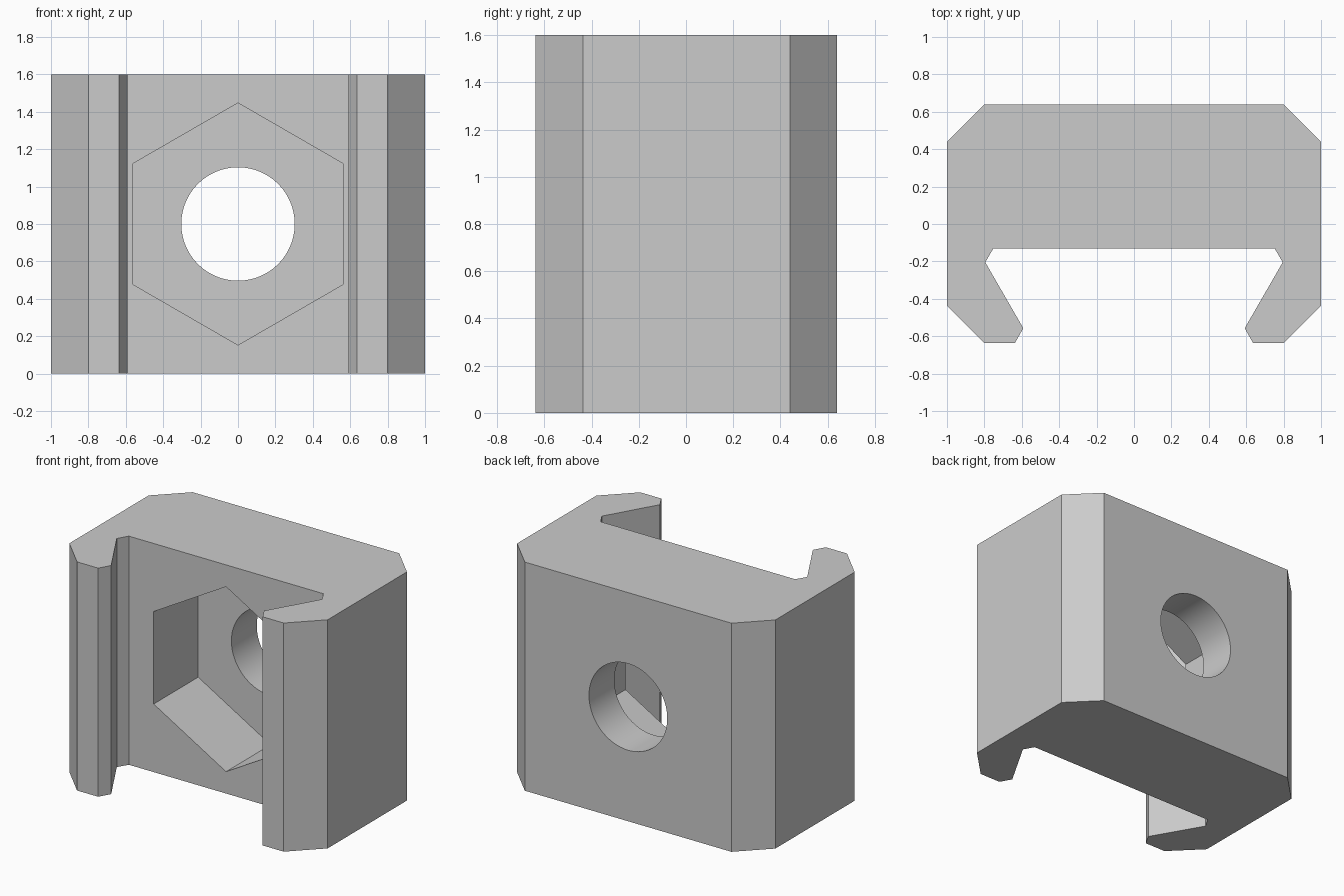
import bpy, bmesh
from math import sin, cos, pi
from mathutils import Matrix

cube = bpy.data.objects.get("Cube")
if cube:
    bpy.data.objects.remove(cube, do_unlink=True)

grey = bpy.data.materials.new("light_grey")
grey.use_nodes = True
colour = (0.6, 0.6, 0.6, 1)
grey.diffuse_color = colour
grey.node_tree.nodes["Principled BSDF"].inputs["Base Color"].default_value = colour


def prism(name, points, depth, matrix=Matrix()):
    """Extrude a flat outline along its local z axis, then place it."""
    bm = bmesh.new()
    face = bm.faces.new([bm.verts.new((x, y, 0)) for x, y in points])
    new = bmesh.ops.extrude_face_region(bm, geom=[face])["geom"]
    top = [v for v in new if isinstance(v, bmesh.types.BMVert)]
    bmesh.ops.translate(bm, verts=top, vec=(0, 0, depth))
    bmesh.ops.recalc_face_normals(bm, faces=bm.faces)
    bm.transform(matrix)
    mesh = bpy.data.meshes.new(name)
    bm.to_mesh(mesh)
    bm.free()
    mesh.materials.append(grey)
    obj = bpy.data.objects.new(name, mesh)
    bpy.context.collection.objects.link(obj)
    return obj


def polygon(sides, radius):
    """Regular outline with one corner pointing up."""
    return [(radius * sin(2 * pi * i / sides), radius * cos(2 * pi * i / sides))
            for i in range(sides)]


def cut(target, cutter):
    """Subtract the cutter from the target and remove it."""
    cutter.hide_render = True
    mod = target.modifiers.new("cut", 'BOOLEAN')
    mod.operation = 'DIFFERENCE'
    mod.solver = 'EXACT'
    mod.object = cutter
    bpy.context.view_layer.objects.active = target
    bpy.ops.object.modifier_apply(modifier=mod.name)
    bpy.data.objects.remove(cutter, do_unlink=True)


# Clamp block: chamfered back and two hooked arms, mirrored across x
half = [(0.8, 0.64), (1, 0.44), (1, -0.437), (0.8, -0.637), (0.637, -0.637),
        (0.592, -0.557), (0.795, -0.205), (0.753, -0.132)]
outline = half + [(-x, y) for x, y in reversed(half)]
block = prism("clamp_block", outline, 1.6)


def facing_front(y):
    """Placement whose extrusion runs towards the front from depth y."""
    return Matrix.Translation((0, y, 0.8)) @ Matrix.Rotation(pi / 2, 4, 'X')


# Hexagonal nut pocket, then the round bolt hole through the back
cut(block, prism("nut_cutter", polygon(6, 0.647), 0.8, facing_front(0.36)))
cut(block, prism("hole_cutter", polygon(96, 0.303), 0.7, facing_front(0.8)))

# Smooth the hole while keeping the edges crisp
bpy.ops.object.select_all(action='DESELECT')
block.select_set(True)
bpy.context.view_layer.objects.active = block
bpy.ops.object.shade_smooth_by_angle(angle=pi / 9)
